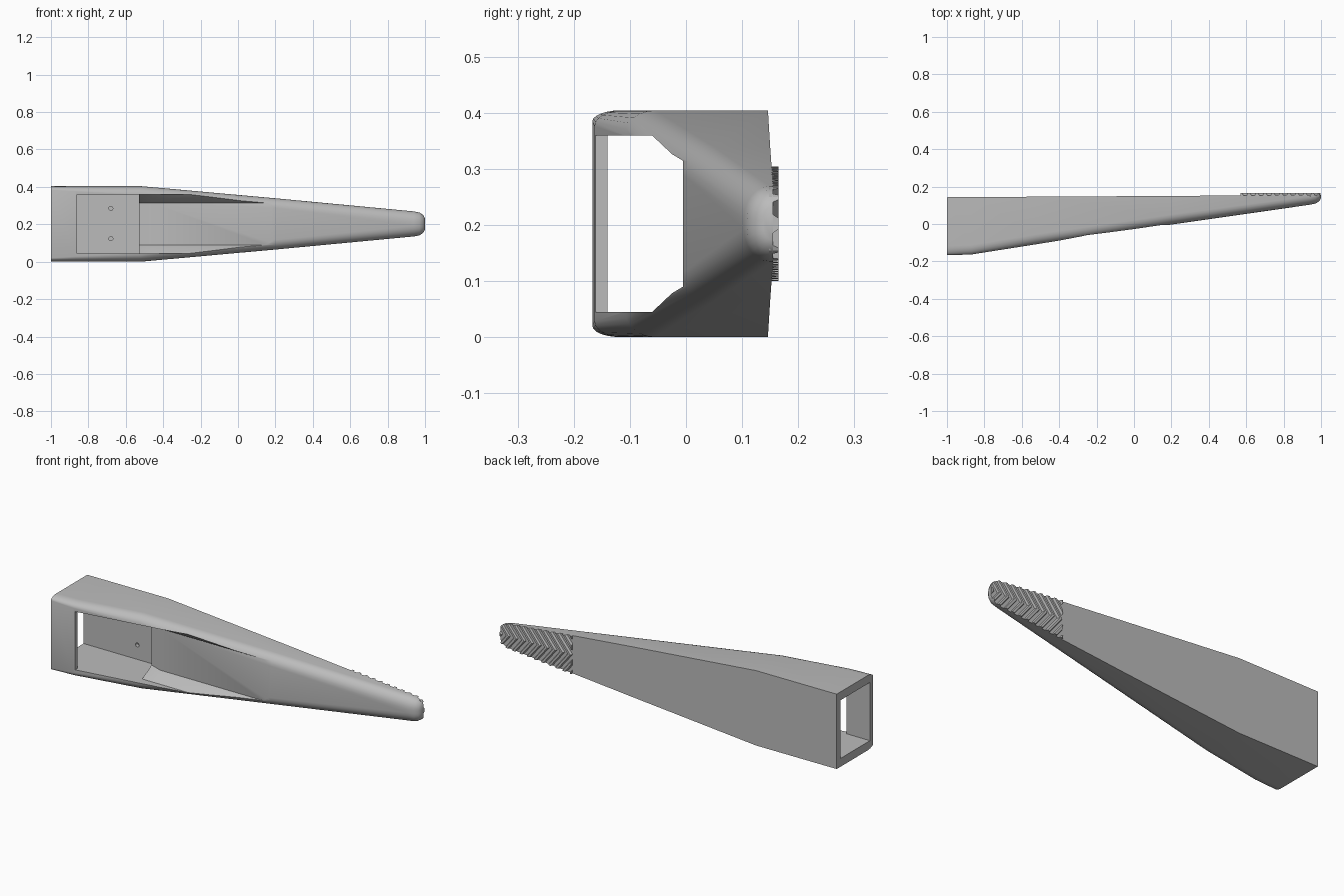
import bpy, bmesh, math

cube = bpy.data.objects.get("Cube")
if cube:
    bpy.data.objects.remove(cube, do_unlink=True)

MID = 0.202  # height of the long axis

grey = bpy.data.materials.new("plain grey")
grey.use_nodes = True
grey.diffuse_color = (0.5, 0.5, 0.5, 1)
grey.node_tree.nodes["Principled BSDF"].inputs["Base Color"].default_value = (0.5, 0.5, 0.5, 1)


def loft(name, rings):
    """Skin a row of equal-length point rings and cap both ends."""
    bm = bmesh.new()
    rows = [[bm.verts.new(p) for p in ring] for ring in rings]
    n = len(rows[0])
    for a, b in zip(rows, rows[1:]):
        for i in range(n):
            j = (i + 1) % n
            bm.faces.new((a[i], a[j], b[j], b[i]))
    bm.faces.new(rows[0])
    bm.faces.new(rows[-1])
    bmesh.ops.recalc_face_normals(bm, faces=bm.faces)
    mesh = bpy.data.meshes.new(name)
    bm.to_mesh(mesh)
    bm.free()
    mesh.materials.append(grey)
    obj = bpy.data.objects.new(name, mesh)
    bpy.context.collection.objects.link(obj)
    return obj


def box(name, x, y, z):
    return loft(name, [[(px, y[0], z[0]), (px, y[1], z[0]),
                        (px, y[1], z[1]), (px, y[0], z[1])] for px in x])


def boolean(obj, tool, operation):
    """Apply a boolean with a helper, then remove the helper."""
    tool.hide_render = True
    mod = obj.modifiers.new("cut", 'BOOLEAN')
    mod.operation, mod.object, mod.solver = operation, tool, 'EXACT'
    bpy.context.view_layer.objects.active = obj
    bpy.ops.object.modifier_apply(modifier=mod.name)
    bpy.data.objects.remove(tool, do_unlink=True)


def body_ring(x, front, back, half, ry, rz, steps=6):
    """Square at the back, rounded at the two front corners."""
    arc = []
    for i in range(steps + 1):
        a = math.pi / 2 * i / steps
        arc.append((front + ry * (1 - math.sin(a)), half - rz * (1 - math.cos(a))))
    top = [(back, half)] + arc
    return [(x, y, MID + z) for y, z in top] + [(x, y, MID - z) for y, z in reversed(top)]


# Tapered finger body: x, front y, back y, half height, corner depth, corner height
body = loft("finger_body", [body_ring(*s) for s in (
    (-1.00, -0.167, 0.143, 0.202, 0.050, 0.020),
    (-0.87, -0.163, 0.144, 0.202, 0.050, 0.028),
    (-0.52, -0.108, 0.146, 0.202, 0.053, 0.045),
    (0.20, -0.003, 0.150, 0.137, 0.053, 0.052),
    (0.94, 0.103, 0.155, 0.067, 0.046, 0.058),
    (0.97, 0.109, 0.155, 0.061, 0.042, 0.052),
    (0.99, 0.121, 0.155, 0.048, 0.032, 0.040),
    (1.00, 0.138, 0.155, 0.030, 0.015, 0.024))])

# Hollow base, open at the wide end
boolean(body, box("cavity_cutter", (-1.1, -0.53), (-0.14, 0.112), (0.045, 0.359)), 'DIFFERENCE')
# Front window
boolean(body, box("window_cutter", (-0.86, -0.53), (-0.3, 0.1), (0.045, 0.359)), 'DIFFERENCE')


# Shallow channel with chamfered edges, running out into the sloped front
def channel_ring(x, floor):
    side = [(-0.3, 0.157), (-0.06, 0.157), (floor - 0.02, 0.124), (floor, 0.112)]
    return [(x, y, MID + z) for y, z in side] + [(x, y, MID - z) for y, z in reversed(side)]


boolean(body, loft("channel_cutter", [channel_ring(x, f) for x, f in (
    (-0.54, 0.022), (-0.53, 0.020), (-0.46, -0.005), (0.40, -0.005))]), 'DIFFERENCE')

# Two blind screw holes in the rear wall of the cavity
for z in (0.123, 0.285):
    circle = [(math.cos(k * math.tau / 16) * 0.011, math.sin(k * math.tau / 16) * 0.011)
              for k in range(16)]
    hole = loft("hole_cutter", [[(-0.68 + a, y, z + b) for a, b in circle] for y in (0.09, 0.132)])
    boolean(body, hole, 'DIFFERENCE')

# Chevron grip ridges on the back of the tip, trimmed to the tip outline
PITCH, REACH = 0.046, 0.12
half_outline = [(0.57, 0.102), (0.94, 0.067), (0.97, 0.061), (0.99, 0.048), (0.998, 0.030)]
outline = [(x, MID + h) for x, h in half_outline] + [(x, MID - h) for x, h in reversed(half_outline)]
for i in range(13):
    apex = 0.475 + i * PITCH
    rings = []
    for z, dx in ((-REACH, REACH * 0.8), (0, 0), (REACH, REACH * 0.8)):
        x = apex + dx
        rings.append([(x, 0.148, MID + z), (x + 0.032, 0.148, MID + z),
                      (x + 0.023, 0.1645, MID + z), (x + 0.009, 0.1645, MID + z)])
    ridge = loft("grip_ridge_%d" % (i + 1), rings)
    trim = loft("grip_trim", [[(x, y, z) for x, z in outline] for y in (0.1, 0.2)])
    boolean(ridge, trim, 'INTERSECT')
    if not ridge.data.polygons:
        bpy.data.objects.remove(ridge, do_unlink=True)

# Smooth the rounded corners, keep the cut edges crisp
bpy.ops.object.select_all(action='DESELECT')
body.select_set(True)
bpy.context.view_layer.objects.active = body
bpy.ops.object.shade_smooth_by_angle(angle=math.radians(32))
